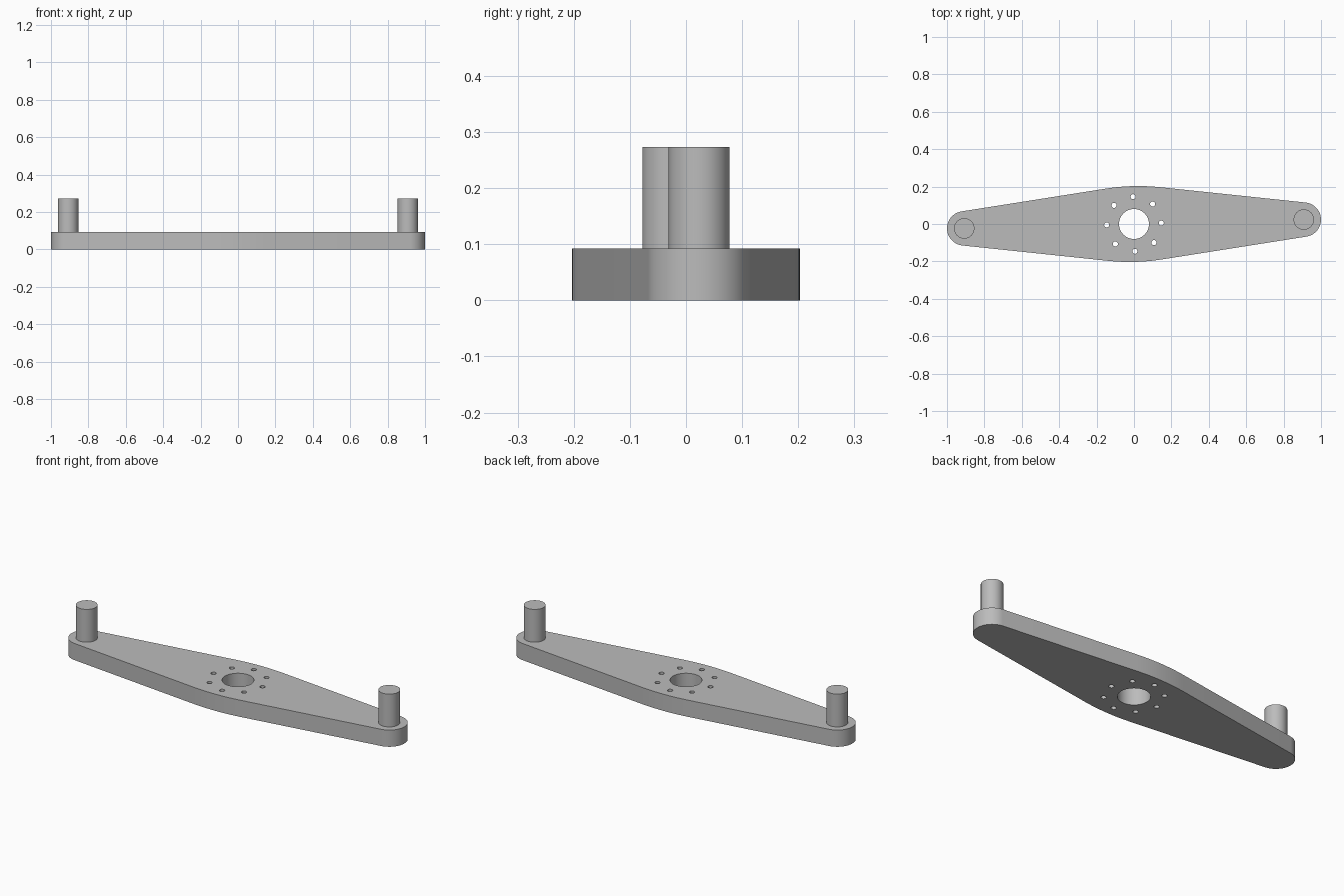
import bpy, bmesh
from math import sin, cos, pi, radians, hypot, atan2, acos
from mathutils import Matrix

cube = bpy.data.objects.get("Cube")
if cube:
    bpy.data.objects.remove(cube)

THICK = 0.092                    # plate thickness
PIN_TOP = 0.273                  # top of the pins
PIN_R = 0.0545
REACH, END_R = 0.908, 0.092      # rounded ends of the arm
HALF_W, BELLY_R = 0.2025, 1.12   # broad curve at the middle
TILT = radians(1.48)             # slight turn of the arm about z

grey = bpy.data.materials.new("machined_grey")
grey.use_nodes = True
colour = (0.5, 0.5, 0.5, 1)
grey.diffuse_color = colour
grey.node_tree.nodes["Principled BSDF"].inputs["Base Color"].default_value = colour


def arc(cx, cy, r, start, end, steps):
    """Points along an arc, both ends included."""
    angles = [start + (end - start) * i / steps for i in range(steps + 1)]
    return [(cx + r * cos(a), cy + r * sin(a)) for a in angles]


def circle(cx, cy, r, steps):
    return arc(cx, cy, r, 0, 2 * pi, steps)[:-1]


def finish(obj):
    """Shared material and smooth shading with sharp edges kept."""
    obj.data.materials.clear()
    obj.data.materials.append(grey)
    bpy.ops.object.select_all(action='DESELECT')
    obj.select_set(True)
    bpy.context.view_layer.objects.active = obj
    bpy.ops.object.shade_smooth_by_angle(angle=radians(30))


# Arm outline: straight flanks tangent to the broad curve and the round ends
drop = BELLY_R - HALF_W
slope = atan2(REACH, drop) - acos((BELLY_R - END_R) / hypot(REACH, drop))
half = arc(REACH, 0, END_R, slope - pi / 2, pi / 2 - slope, 32)
half += arc(0, -drop, BELLY_R, pi / 2 - slope, pi / 2 + slope, 16)
outline = half + [(-x, -y) for x, y in half]

# Centre bore and ring of bolt holes
loops = [outline, circle(0, 0, 0.08, 48)]
for i in range(8):
    a = i * pi / 4 + radians(0.5)
    loops.append(circle(0.146 * cos(a), 0.146 * sin(a), 0.0135, 20))

# Arm plate, extruded from the filled profile
curve = bpy.data.curves.new("arm_profile", 'CURVE')
curve.dimensions = '2D'
curve.fill_mode = 'BOTH'
curve.extrude = THICK / 2
for points in loops:
    spline = curve.splines.new('POLY')
    spline.points.add(len(points) - 1)
    for p, (x, y) in zip(spline.points, points):
        p.co = (x, y, 0, 1)
    spline.use_cyclic_u = True
profile = bpy.data.objects.new("arm_profile", curve)
bpy.context.collection.objects.link(profile)
bpy.context.view_layer.update()
graph = bpy.context.evaluated_depsgraph_get()
mesh = bpy.data.meshes.new_from_object(profile.evaluated_get(graph))
bpy.data.objects.remove(profile)
mesh.name = "arm_plate"
bm = bmesh.new()
bm.from_mesh(mesh)
bmesh.ops.remove_doubles(bm, verts=bm.verts, dist=0.0001)
bmesh.ops.recalc_face_normals(bm, faces=bm.faces)
bmesh.ops.transform(bm, verts=bm.verts,
                    matrix=Matrix.Translation((0, 0, THICK / 2)) @ Matrix.Rotation(TILT, 4, 'Z'))
bm.to_mesh(mesh)
bm.free()
plate = bpy.data.objects.new("arm_plate", mesh)
bpy.context.collection.objects.link(plate)
finish(plate)

# Upright pin at each end
for name, side in (("left_pin", 1), ("right_pin", -1)):
    bpy.ops.mesh.primitive_cylinder_add(
        vertices=48, radius=PIN_R, depth=PIN_TOP - THICK,
        location=(side * REACH * cos(TILT), side * REACH * sin(TILT), (PIN_TOP + THICK) / 2))
    pin = bpy.context.object
    pin.name = name
    finish(pin)
